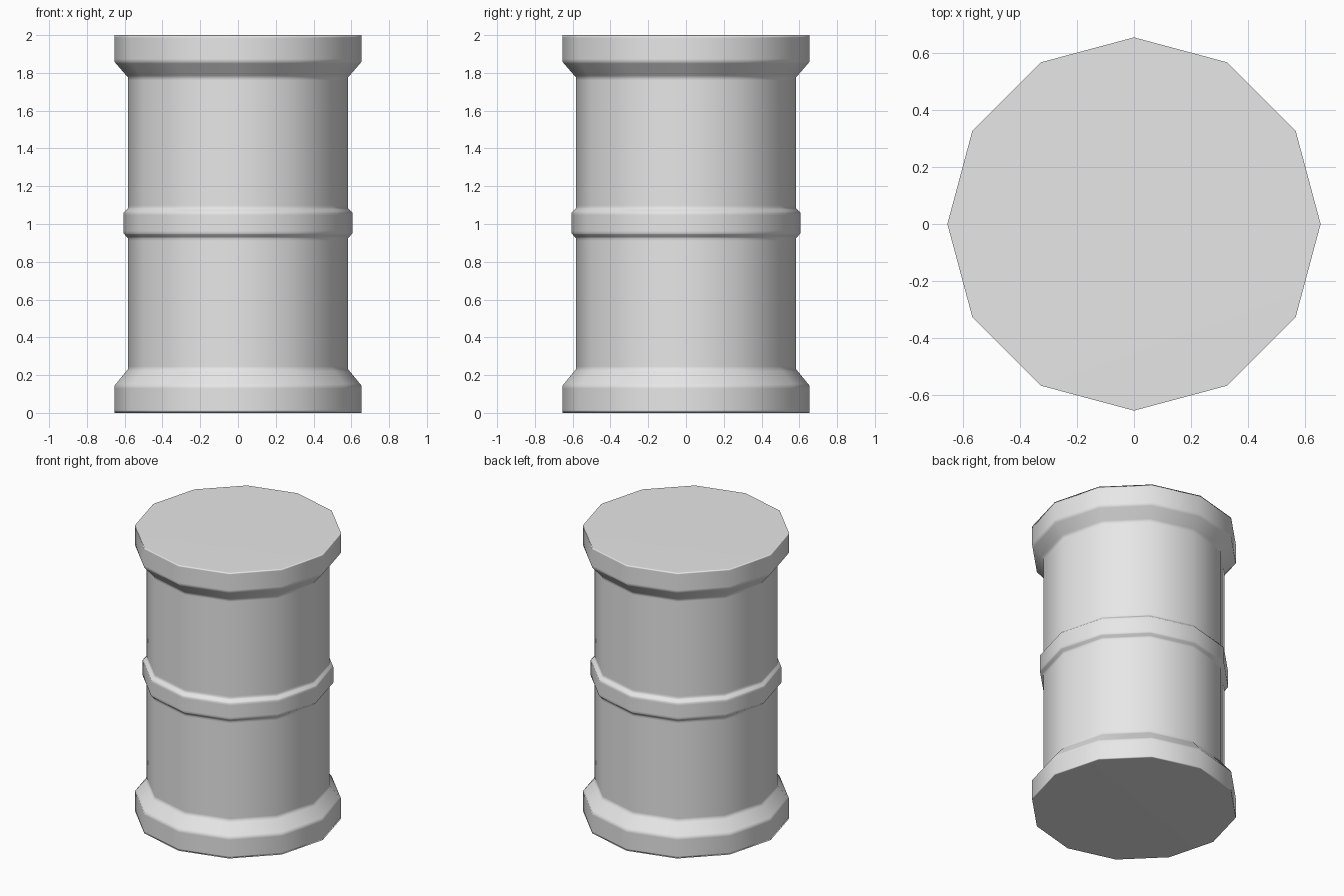
import bpy
import bmesh
from math import cos, sin, tau
from mathutils import Vector

cube = bpy.data.objects.get("Cube")
if cube:
    bpy.data.objects.remove(cube, do_unlink=True)

SIDES = 12
RIM, BODY, BAND = 0.655, 0.582, 0.606
SUPPORT = 0.014  # distance of the support loops from each corner

# Outline from the bottom rim to the top rim: (radius, height)
profile = [Vector(p) for p in (
    (RIM, 0), (RIM, 0.143), (BODY, 0.232),
    (BODY, 0.925), (BAND, 0.95), (BAND, 1.06), (BODY, 1.085),
    (BODY, 1.775), (RIM, 1.86), (RIM, 2),
)]


def add_support_points(points):
    """Put a point near both ends of every segment, keeping corners crisp."""
    result = [points[0]]
    for a, b in zip(points, points[1:]):
        step = (b - a).normalized() * min(SUPPORT, (b - a).length * 0.25)
        result += [a + step, b - step, b]
    return result


def lathe(name, points, material):
    """Turn the outline around z and close both ends."""
    bm = bmesh.new()
    rings = [[bm.verts.new((r * cos(tau * i / SIDES), r * sin(tau * i / SIDES), z))
              for i in range(SIDES)] for r, z in points]
    for low, high in zip(rings, rings[1:]):
        for i in range(SIDES):
            j = (i + 1) % SIDES
            bm.faces.new((low[i], low[j], high[j], high[i]))
    bm.faces.new(reversed(rings[0]))
    bm.faces.new(rings[-1])
    for face in bm.faces:
        face.smooth = True
    mesh = bpy.data.meshes.new(name)
    bm.to_mesh(mesh)
    bm.free()
    mesh.materials.append(material)
    obj = bpy.data.objects.new(name, mesh)
    bpy.context.collection.objects.link(obj)
    return obj


# Plain grey finish
grey = bpy.data.materials.new("light_grey")
grey.use_nodes = True
colour = (0.8, 0.8, 0.8, 1)
grey.diffuse_color = colour
grey.node_tree.nodes["Principled BSDF"].inputs["Base Color"].default_value = colour

# Barrel with flared rims and a raised middle band
barrel = lathe("barrel", add_support_points(profile), grey)
normals = barrel.modifiers.new("weighted_normals", "WEIGHTED_NORMAL")
normals.mode = "FACE_AREA"
